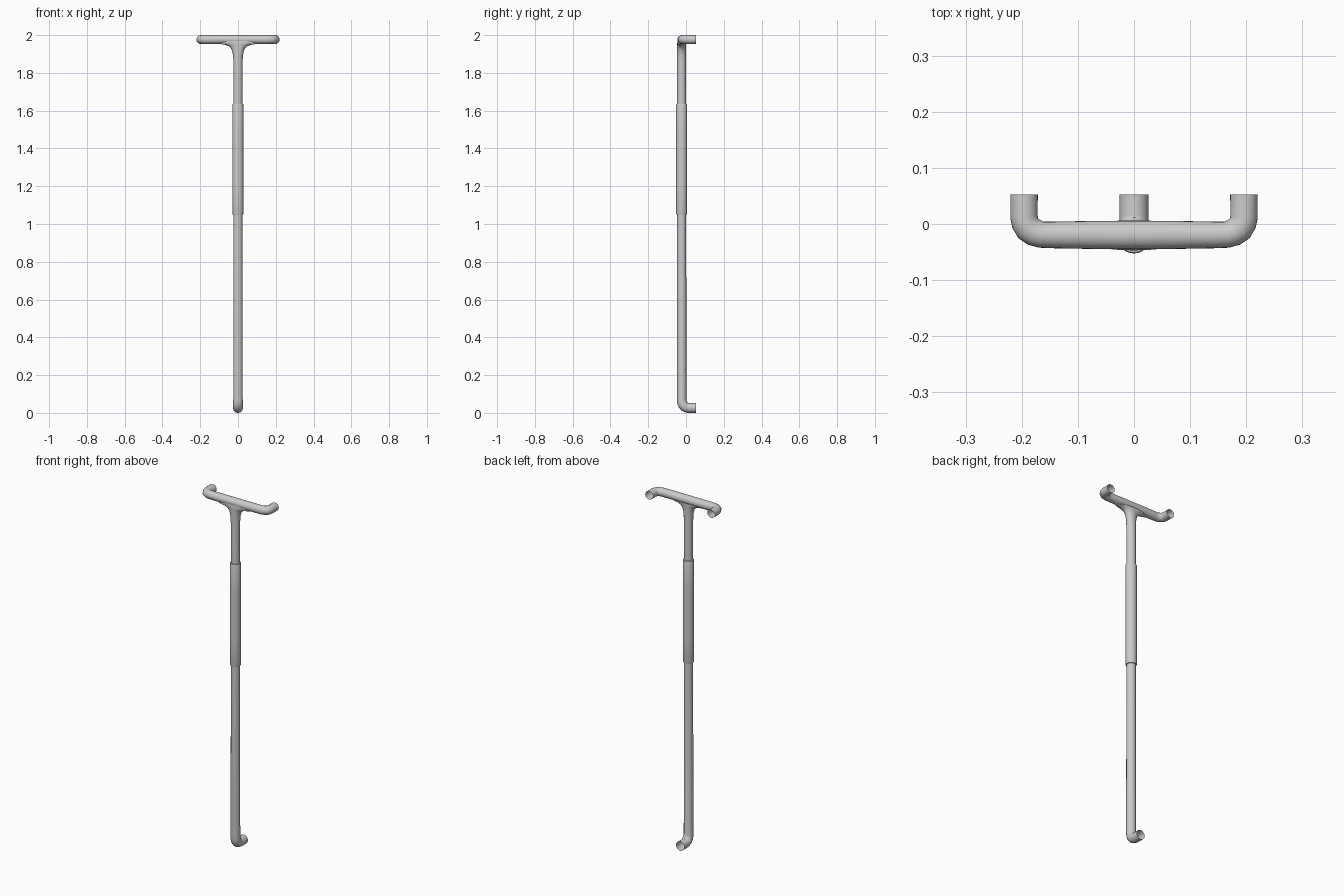
import bpy, bmesh, math
from mathutils import Vector

if "Cube" in bpy.data.objects:
    bpy.data.objects.remove(bpy.data.objects["Cube"])

SIDES = 24
POLE_Y = -0.023


def tube(name, sections, axis):
    """Open tube along a planar path; each section is (point, radius along axis, radius in plane)."""
    axis = Vector(axis)
    pts = [Vector(s[0]) for s in sections]
    bm = bmesh.new()
    rings = []
    for i, (_, r_axis, r_plane) in enumerate(sections):
        before = (pts[i] - pts[max(i - 1, 0)]).normalized()
        after = (pts[min(i + 1, len(pts) - 1)] - pts[i]).normalized()
        side = (before + after).normalized().cross(axis)
        ring = []
        for k in range(SIDES):
            a = 2 * math.pi * k / SIDES
            ring.append(bm.verts.new(pts[i] + axis * (r_axis * math.cos(a))
                                     + side * (r_plane * math.sin(a))))
        rings.append(ring)
    for r0, r1 in zip(rings, rings[1:]):
        for k in range(SIDES):
            j = (k + 1) % SIDES
            bm.faces.new((r0[k], r0[j], r1[j], r1[k]))
    bmesh.ops.recalc_face_normals(bm, faces=bm.faces)
    mesh = bpy.data.meshes.new(name)
    bm.to_mesh(mesh)
    bm.free()
    obj = bpy.data.objects.new(name, mesh)
    bpy.context.collection.objects.link(obj)
    bpy.ops.object.select_all(action='DESELECT')
    bpy.context.view_layer.objects.active = obj
    obj.select_set(True)
    bpy.ops.object.shade_smooth_by_angle(angle=math.radians(40))
    return obj


# Pole: bottom elbow, straight shaft, then a flare widening into the crossbar
elbow = [(0.053, 0.026, 0.026), (0.012, 0.026, 0.026), (0.002, 0.028, 0.026),
         (-0.008, 0.034, 0.027), (-0.016, 0.044, 0.027), (-0.021, 0.056, 0.026),
         (POLE_Y, 0.072, 0.025)]
sections = [((0, y, z), r, r) for y, z, r in elbow]
flare = [(1.05, 0.024, 0.024), (1.635, 0.024, 0.024), (1.86, 0.0245, 0.024),
         (1.89, 0.026, 0.024), (1.913, 0.030, 0.024), (1.93, 0.037, 0.024),
         (1.942, 0.050, 0.024), (1.949, 0.070, 0.024), (1.954, 0.105, 0.024),
         (1.970, 0.110, 0.022)]
sections += [((0, POLE_Y, z), rx, ry) for z, rx, ry in flare]
tube("pole", sections, (1, 0, 0))

# Grip sleeve around the middle of the pole
sleeve = [(1.05, 0.023), (1.051, 0.028), (1.056, 0.0295), (1.20, 0.0295),
          (1.48, 0.0295), (1.629, 0.0295), (1.634, 0.028), (1.635, 0.023)]
tube("grip_sleeve", [((0, POLE_Y, z), r, r) for z, r in sleeve], (1, 0, 0))

# Crossbar with both ends bent backwards
half = [(0.196, 0.053, 0.0245), (0.196, 0.012, 0.0245), (0.194, 0.002, 0.0245),
        (0.188, -0.008, 0.025), (0.178, -0.015, 0.0245), (0.165, -0.019, 0.0235),
        (0.14, -0.0195, 0.0238), (0.07, -0.0195, 0.0250)]
path = half + [(0, -0.0195, 0.0255)] + [(-x, y, r) for x, y, r in reversed(half)]
tube("crossbar", [((x, y, 1.9765), 0.0235, r) for x, y, r in path], (0, 0, 1))
